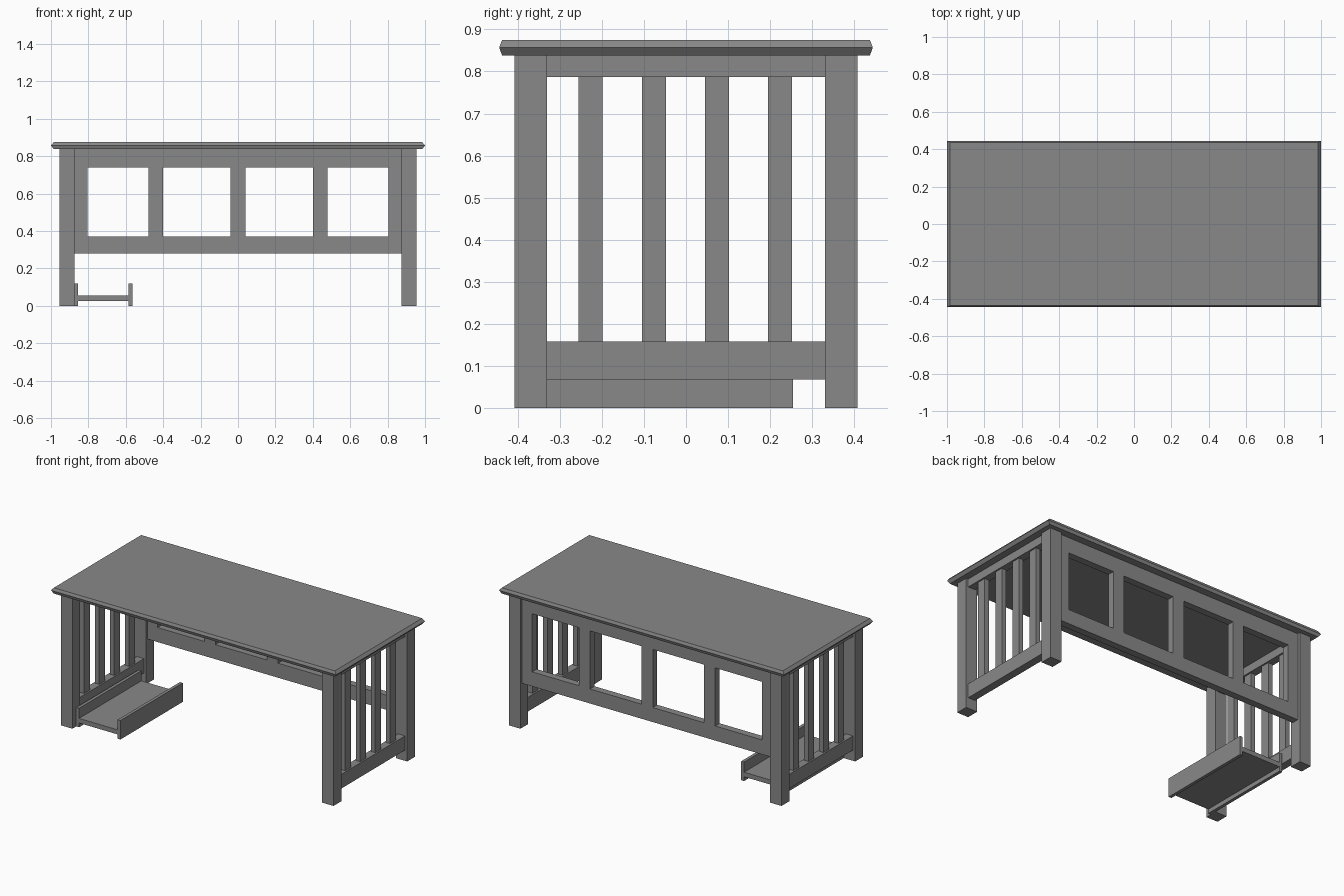
import bpy
import bmesh

cube = bpy.data.objects.get("Cube")
if cube:
    bpy.data.objects.remove(cube, do_unlink=True)

grey = bpy.data.materials.new("plain_grey")
grey.use_nodes = True
COLOUR = (0.25, 0.25, 0.25, 1)
grey.diffuse_color = COLOUR
grey.node_tree.nodes["Principled BSDF"].inputs["Base Color"].default_value = COLOUR


def finish(name, bm):
    bmesh.ops.recalc_face_normals(bm, faces=bm.faces)
    mesh = bpy.data.meshes.new(name)
    bm.to_mesh(mesh)
    bm.free()
    mesh.materials.append(grey)
    obj = bpy.data.objects.new(name, mesh)
    bpy.context.collection.objects.link(obj)
    return obj


def box(name, x, y, z):
    """Box from (low, high) ranges along each axis."""
    bm = bmesh.new()
    bmesh.ops.create_cube(bm, size=1)
    for v in bm.verts:
        v.co = [r[0] if c < 0 else r[1] for c, r in zip(v.co, (x, y, z))]
    return finish(name, bm)


LEG_IN, LEG_OUT = 0.875, 0.955
LEG_Y_IN, LEG_Y_OUT = 0.33, 0.408
UNDER_TOP = 0.838

# Table top with a pointed edge moulding: stacked rectangles joined by side faces
bm = bmesh.new()
rings = []
for z, hx, hy in ((UNDER_TOP, 0.985, 0.437), (0.857, 1.0, 0.444), (0.875, 0.985, 0.437)):
    rings.append([bm.verts.new((sx * hx, sy * hy, z))
                  for sx, sy in ((-1, -1), (1, -1), (1, 1), (-1, 1))])
for low, high in zip(rings, rings[1:]):
    for i in range(4):
        j = (i + 1) % 4
        bm.faces.new((low[i], low[j], high[j], high[i]))
bm.faces.new(rings[0])
bm.faces.new(rings[-1])
finish("table_top", bm)

# Legs and slatted ends
for side, s in (("left", 1), ("right", -1)):
    def span(a, b):
        return tuple(sorted((s * a, s * b)))

    for end, e in (("front", -1), ("back", 1)):
        y = tuple(sorted((e * LEG_Y_IN, e * LEG_Y_OUT)))
        box(f"{end}_{side}_leg", span(LEG_IN, LEG_OUT), y, (0, UNDER_TOP))
    rail_y = (-LEG_Y_IN, LEG_Y_IN)
    box(f"{side}_upper_rail", span(0.89, 0.94), rail_y, (0.787, UNDER_TOP))
    box(f"{side}_lower_rail", span(0.89, 0.94), rail_y, (0.068, 0.158))
    for i in range(4):
        y = -0.255 + 0.15 * i
        box(f"{side}_slat_{i + 1}", span(0.9, 0.93), (y, y + 0.057), (0.158, 0.787))

# Back frame with four openings
PANEL_Y = (0.345, 0.39)
box("back_upper_rail", (-LEG_IN, LEG_IN), PANEL_Y, (0.74, UNDER_TOP))
box("back_lower_rail", (-LEG_IN, LEG_IN), PANEL_Y, (0.28, 0.372))
stiles = ((-LEG_IN, -0.805), (-0.478, -0.4), (-0.04, 0.04), (0.4, 0.478), (0.805, LEG_IN))
for i, x in enumerate(stiles):
    box(f"back_stile_{i + 1}", x, PANEL_Y, (0.372, 0.74))

# Low open tray beside the right legs
TRAY_Y = (-0.37, 0.254)
box("tray_outer_board", (-0.875, -0.855), TRAY_Y, (0, 0.12))
box("tray_inner_board", (-0.585, -0.565), TRAY_Y, (0, 0.12))
box("tray_floor", (-0.855, -0.585), TRAY_Y, (0.027, 0.056))
